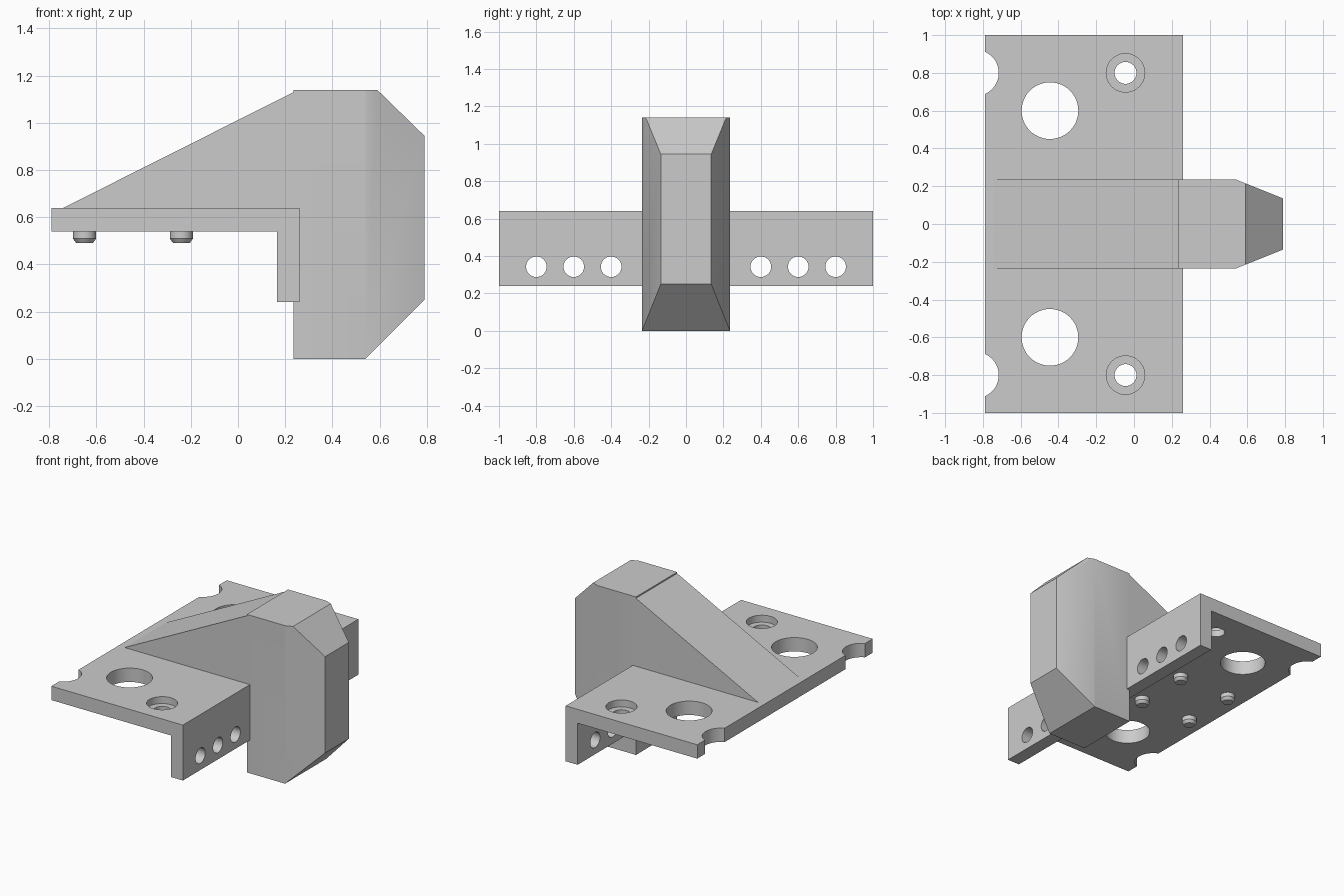
import bpy
import bmesh
import math
from mathutils import Matrix

cube = bpy.data.objects.get("Cube")
if cube:
    bpy.data.objects.remove(cube, do_unlink=True)

GREY = (0.6, 0.6, 0.6, 1.0)
grey = bpy.data.materials.new("plain grey")
grey.use_nodes = True
grey.diffuse_color = GREY
grey.node_tree.nodes["Principled BSDF"].inputs["Base Color"].default_value = GREY


def add_object(name, bm):
    bmesh.ops.recalc_face_normals(bm, faces=bm.faces)
    mesh = bpy.data.meshes.new(name)
    bm.to_mesh(mesh)
    bm.free()
    mesh.materials.append(grey)
    obj = bpy.data.objects.new(name, mesh)
    bpy.context.collection.objects.link(obj)
    return obj


def extrude_profile(name, points, half_width):
    """Extrude an x-z outline along y, symmetric about the middle."""
    bm = bmesh.new()
    face = bm.faces.new([bm.verts.new((x, -half_width, z)) for x, z in points])
    moved = bmesh.ops.extrude_face_region(bm, geom=[face])["geom"]
    verts = [v for v in moved if isinstance(v, bmesh.types.BMVert)]
    bmesh.ops.translate(bm, verts=verts, vec=(0, 2 * half_width, 0))
    return add_object(name, bm)


def add_cylinder(bm, centre, r_bottom, r_top, depth, axis="Z"):
    turn = Matrix.Rotation(math.pi / 2, 4, "Y") if axis == "X" else Matrix()
    bmesh.ops.create_cone(bm, cap_ends=True, segments=48, radius1=r_bottom,
                          radius2=r_top, depth=depth,
                          matrix=Matrix.Translation(centre) @ turn)


def cut(obj, name, bm):
    cutter = add_object(name, bm)
    cutter.hide_render = True
    mod = obj.modifiers.new(name, "BOOLEAN")
    mod.operation = "DIFFERENCE"
    mod.solver = "EXACT"
    mod.object = cutter
    bpy.context.view_layer.objects.active = obj
    bpy.ops.object.modifier_apply(modifier=name)
    bpy.data.objects.remove(cutter, do_unlink=True)


def smooth(obj):
    bpy.ops.object.select_all(action="DESELECT")
    obj.select_set(True)
    bpy.context.view_layer.objects.active = obj
    bpy.ops.object.shade_smooth_by_angle(angle=math.radians(30))


# Angle bracket: flat plate with a downturned flange
bracket = extrude_profile("angle_bracket", [
    (-0.79, 0.54), (0.165, 0.54), (0.165, 0.24),
    (0.26, 0.24), (0.26, 0.64), (-0.79, 0.64)], 1.0)

# Through holes, edge notches and flange holes
holes = bmesh.new()
for side in (-1, 1):
    add_cylinder(holes, (-0.445, side * 0.6, 0.59), 0.15, 0.15, 0.4)
    add_cylinder(holes, (-0.838, side * 0.8, 0.59), 0.122, 0.122, 0.4)
    add_cylinder(holes, (-0.045, side * 0.8, 0.59), 0.058, 0.058, 0.4)
    for y in (0.4, 0.6, 0.8):
        add_cylinder(holes, (0.21, side * y, 0.343), 0.055, 0.055, 0.3, "X")
cut(bracket, "hole_cutter", holes)

# Counterbores above the small holes
bores = bmesh.new()
for side in (-1, 1):
    add_cylinder(bores, (-0.045, side * 0.8, 0.69), 0.102, 0.102, 0.2)
cut(bracket, "counterbore_cutter", bores)
smooth(bracket)

# Sloping rib running from the plate up to the post
extrude_profile("sloping_rib", [
    (-0.74, 0.64), (-0.74, 0.60), (0.25, 0.60), (0.25, 1.137), (0.235, 1.13)], 0.235)

# Post: bevelled outline, narrowing towards its outer face
post = extrude_profile("post", [
    (0.235, 0), (0.54, 0), (0.79, 0.25), (0.79, 0.945),
    (0.59, 1.14), (0.54, 1.14), (0.235, 1.14)], 0.235)
bm = bmesh.new()
bm.from_mesh(post.data)
bmesh.ops.bisect_plane(bm, geom=bm.verts[:] + bm.edges[:] + bm.faces[:],
                       plane_co=(0.54, 0, 0), plane_no=(1, 0, 0))
for v in bm.verts:
    taper = max(0.0, v.co.x - 0.54) * 0.4
    v.co.y -= math.copysign(taper, v.co.y)
bm.to_mesh(post.data)
bm.free()
smooth(post)

# Locating pegs with chamfered tips under the plate
for i, x in enumerate((-0.65, -0.24)):
    for label, y in (("front", -0.2), ("back", 0.2)):
        bm = bmesh.new()
        add_cylinder(bm, (x, y, 0.53), 0.049, 0.049, 0.04)
        add_cylinder(bm, (x, y, 0.50), 0.035, 0.049, 0.02)
        bmesh.ops.remove_doubles(bm, verts=bm.verts, dist=0.0005)
        inner = [f for f in bm.faces if abs(f.calc_center_median().z - 0.51) < 0.001]
        bmesh.ops.delete(bm, geom=inner, context="FACES_ONLY")
        smooth(add_object(f"{label}_peg_{i + 1}", bm))
